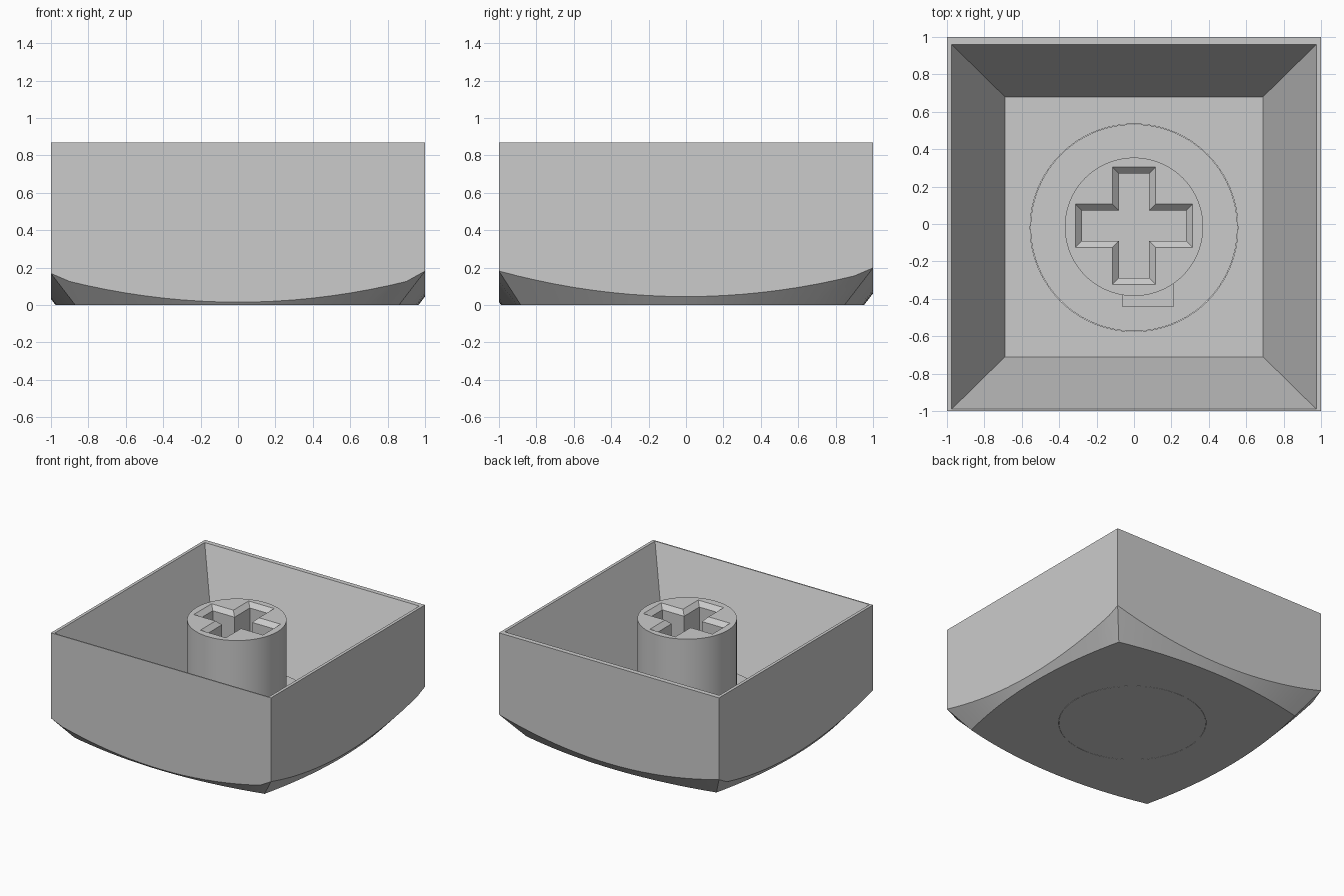
import bpy, bmesh, math
from mathutils import Vector

if "Cube" in bpy.data.objects:
    bpy.data.objects.remove(bpy.data.objects["Cube"], do_unlink=True)

grey = bpy.data.materials.new("light_grey_plastic")
grey.use_nodes = True
grey.diffuse_color = (0.6, 0.6, 0.6, 1)
grey.node_tree.nodes["Principled BSDF"].inputs["Base Color"].default_value = (0.6, 0.6, 0.6, 1)

TOP, BOSS, FLOOR = 0.87, 0.22, 0.12
STEPS = 20


def loft(name, rings):
    """Solid skinned through rings of equal point count, capped at both ends."""
    bm = bmesh.new()
    loops = [[bm.verts.new(p) for p in ring] for ring in rings]
    count = len(loops[0])
    for a, b in zip(loops, loops[1:]):
        for i in range(count):
            j = (i + 1) % count
            bm.faces.new((a[i], a[j], b[j], b[i]))
    bm.faces.new(loops[0][::-1])
    bm.faces.new(loops[-1])
    bmesh.ops.recalc_face_normals(bm, faces=bm.faces[:])
    mesh = bpy.data.meshes.new(name)
    bm.to_mesh(mesh)
    bm.free()
    mesh.materials.append(grey)
    obj = bpy.data.objects.new(name, mesh)
    bpy.context.collection.objects.link(obj)
    return obj


def cylinder(name, radius, y, z0, z1, sides=96):
    angles = [math.tau * i / sides for i in range(sides)]
    return loft(name, [[(radius * math.cos(a), y + radius * math.sin(a), z) for a in angles]
                       for z in (z0, z1)])


def cut(obj, cutter):
    mod = obj.modifiers.new("cut", "BOOLEAN")
    mod.operation = "DIFFERENCE"
    mod.solver = "EXACT"
    mod.object = cutter
    bpy.context.view_layer.objects.active = obj
    bpy.ops.object.modifier_apply(modifier=mod.name)
    bpy.data.objects.remove(cutter, do_unlink=True)


def smooth(obj):
    bpy.ops.object.select_all(action="DESELECT")
    obj.select_set(True)
    bpy.context.view_layer.objects.active = obj
    bpy.ops.object.shade_smooth_by_angle(angle=math.radians(25))


# Square walk round the shell, with the bowed lower face and its sloping edge
square, lower_face, wall_foot = [], [], []
middle = Vector((-0.005, -0.018))
for n in (Vector((0, -1)), Vector((1, 0)), Vector((0, 1)), Vector((-1, 0))):
    side = Vector((-n.y, n.x))
    for i in range(STEPS):
        t = 2 * i / STEPS - 1
        p = n + side * t
        q = middle + n * (0.97 - 0.105 * t * t) + side * 0.865 * t
        gap = 1 - n.dot(q)
        if i == 0:
            gap = max(gap, 1 + side.dot(q))
        square.append(p)
        lower_face.append((q.x, q.y, 0))
        wall_foot.append((p.x, p.y, 1.3 * gap))


def rectangle(x0, x1, y0, y1, z):
    return [((x0 + x1) / 2 + p.x * (x1 - x0) / 2, (y0 + y1) / 2 + p.y * (y1 - y0) / 2, z)
            for p in square]


# Open shell with tapering inner walls
shell = loft("cap_shell", [
    lower_face,
    wall_foot,
    rectangle(-1, 1, -1, 1, TOP),
    rectangle(-0.975, 0.975, -0.99, 0.96, TOP),
    rectangle(-0.69, 0.69, -0.71, 0.68, FLOOR),
])
cut(shell, cylinder("boss_cutter", 0.555, -0.02, -0.1, 0.5))
smooth(shell)

# Round boss rising from the floor
smooth(cylinder("floor_boss", 0.553, -0.02, 0, BOSS))


# Stem with a chamfered cross socket
def cross(grow, z):
    a, w = 0.314 + grow, 0.116 + grow
    ring = []
    for c, s in ((1, 0), (0, 1), (-1, 0), (0, -1)):
        for x, y in ((a, -w), (a, w), (w, w)):
            ring.append((c * x - s * y, s * x + c * y - 0.01, z))
    return ring


stem = cylinder("stem", 0.37, -0.015, BOSS - 0.01, TOP)
cut(stem, loft("socket_cutter", [cross(-0.035, 0.25), cross(-0.035, TOP - 0.035),
                                 cross(0.02, TOP + 0.02)]))
smooth(stem)

# Small block at the foot of the stem
loft("stem_block", [[(-0.065, -0.44, z), (0.215, -0.44, z), (0.215, -0.32, z), (-0.065, -0.32, z)]
                    for z in (BOSS - 0.01, BOSS + 0.06)])
